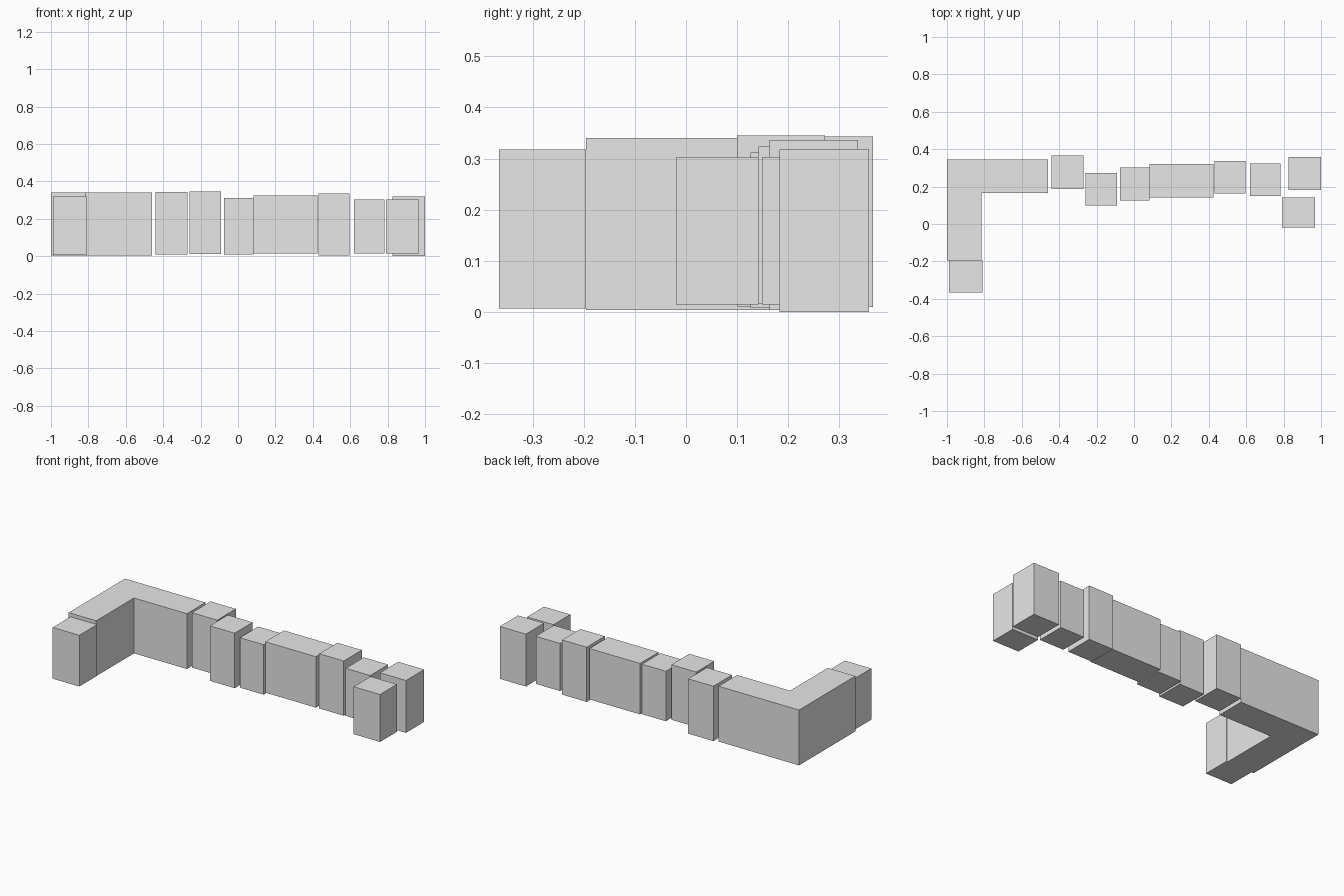
import bpy
import bmesh

if "Cube" in bpy.data.objects:
    bpy.data.objects.remove(bpy.data.objects["Cube"])

grey = bpy.data.materials.new("light grey")
grey.diffuse_color = (0.8, 0.8, 0.8, 1)
grey.use_nodes = True
grey.node_tree.nodes["Principled BSDF"].inputs["Base Color"].default_value = grey.diffuse_color


def prism(name, outline, z0, z1):
    """Extrude a flat ground plan from z0 up to z1."""
    bm = bmesh.new()
    base = bm.faces.new([bm.verts.new((x, y, z0)) for x, y in outline])
    top = bmesh.ops.extrude_face_region(bm, geom=[base], use_keep_orig=True)["geom"]
    for v in top:
        if isinstance(v, bmesh.types.BMVert):
            v.co.z = z1
    bmesh.ops.recalc_face_normals(bm, faces=bm.faces)
    mesh = bpy.data.meshes.new(name)
    bm.to_mesh(mesh)
    bm.free()
    mesh.materials.append(grey)
    obj = bpy.data.objects.new(name, mesh)
    bpy.context.collection.objects.link(obj)


def block(name, x0, x1, y0, y1, z0, z1):
    prism(name, [(x0, y0), (x1, y0), (x1, y1), (x0, y1)], z0, z1)


# L-shaped corner building
prism("corner_building",
      [(-1, -0.196), (-0.815, -0.196), (-0.815, 0.166), (-0.459, 0.166),
       (-0.459, 0.344), (-1, 0.344)], 0.004, 0.34)

# Front end of the corner wing
block("left_end_house", -0.988, -0.81, -0.366, -0.196, 0.007, 0.318)

# Staggered row, left to right
block("row_house_1", -0.44, -0.271, 0.187, 0.366, 0.01, 0.343)
block("row_house_2", -0.259, -0.092, 0.1, 0.272, 0.011, 0.345)
block("row_house_3", -0.076, 0.084, 0.126, 0.302, 0.009, 0.312)
block("row_double_house", 0.084, 0.424, 0.142, 0.321, 0.015, 0.324)
block("row_house_4", 0.431, 0.596, 0.163, 0.337, 0.004, 0.336)
block("row_house_5", 0.619, 0.783, 0.149, 0.323, 0.014, 0.303)

# Right end pair
block("right_front_house", 0.791, 0.968, -0.02, 0.142, 0.014, 0.302)
block("right_back_house", 0.825, 1.0, 0.183, 0.358, 0.0, 0.318)
